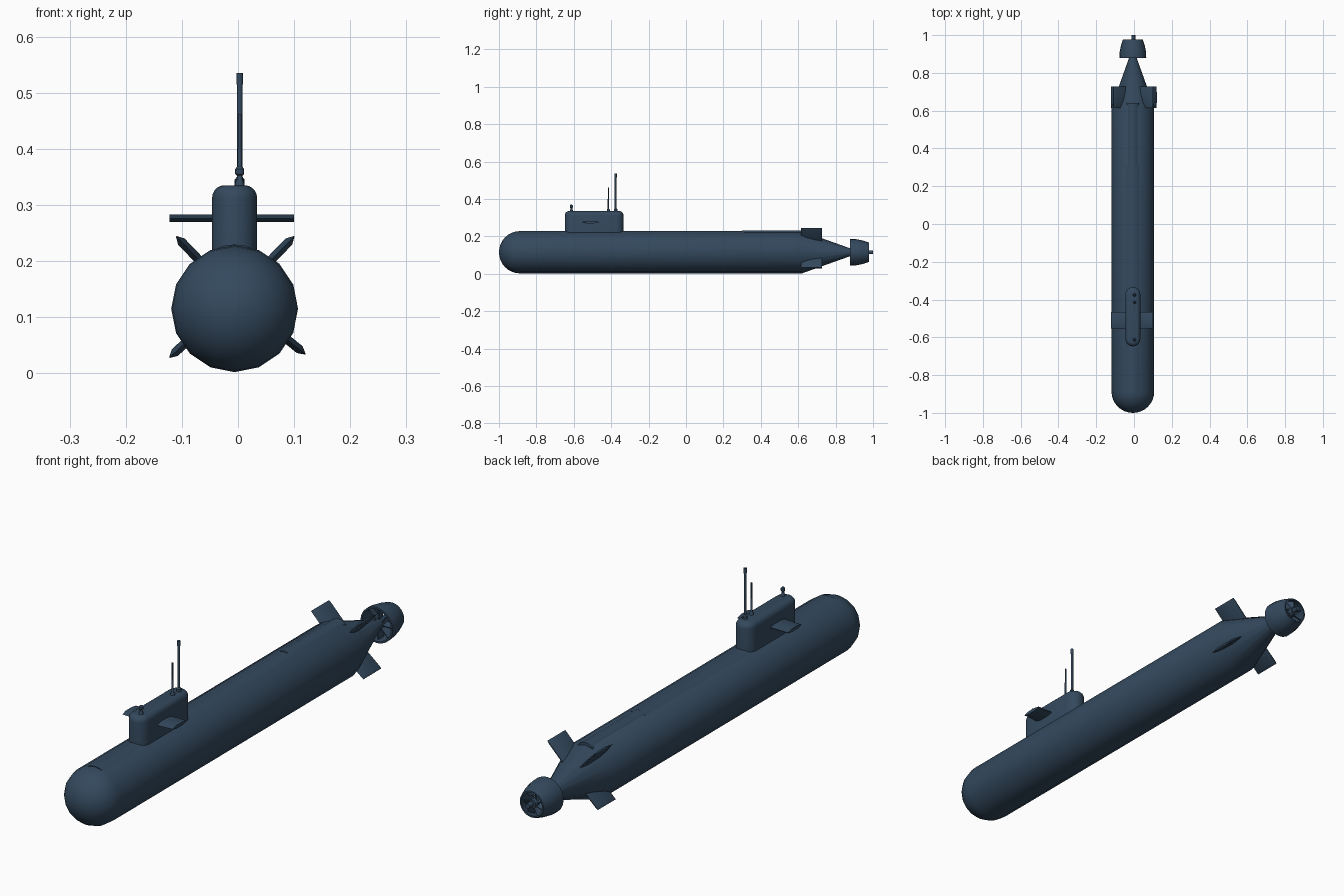
import bpy, bmesh, math
from mathutils import Vector, Matrix

if "Cube" in bpy.data.objects:
    bpy.data.objects.remove(bpy.data.objects["Cube"])

CX, CZ = -0.006, 0.115     # hull axis
paint = bpy.data.materials.new("navy_paint")
paint.diffuse_color = (0.034, 0.067, 0.112, 1)
paint.use_nodes = True
paint.node_tree.nodes["Principled BSDF"].inputs["Base Color"].default_value = paint.diffuse_color


def finish(name, bm, angle=35):
    bmesh.ops.remove_doubles(bm, verts=bm.verts, dist=1e-5)
    bmesh.ops.recalc_face_normals(bm, faces=bm.faces)
    me = bpy.data.meshes.new(name)
    bm.to_mesh(me)
    bm.free()
    me.materials.append(paint)
    ob = bpy.data.objects.new(name, me)
    bpy.context.collection.objects.link(ob)
    bpy.ops.object.select_all(action='DESELECT')
    ob.select_set(True)
    bpy.context.view_layer.objects.active = ob
    bpy.ops.object.shade_smooth_by_angle(angle=math.radians(angle))
    return ob


def bridge(bm, rings, caps=True):
    """Skin a list of equal-length point rings."""
    loops = [[bm.verts.new(p) for p in r] for r in rings]
    n = len(loops[0])
    for a, b in zip(loops, loops[1:]):
        for i in range(n):
            bm.faces.new((a[i], a[(i + 1) % n], b[(i + 1) % n], b[i]))
    if caps:
        bm.faces.new(loops[0])
        bm.faces.new(loops[-1])


def lathe(name, profile, centre, axis, n=16, closed=False, angle=35):
    """Revolve (along, radius) points about the y or z axis."""
    rings = []
    for t, r in profile + (profile[:1] if closed else []):
        ring = []
        for i in range(n):
            a = 2 * math.pi * i / n
            u, v = r * math.cos(a), r * math.sin(a)
            ring.append((centre[0] + u, t, centre[1] + v) if axis == 'Y'
                        else (centre[0] + u, centre[1] + v, t))
        rings.append(ring)
    bm = bmesh.new()
    bridge(bm, rings, caps=False)
    bmesh.ops.dissolve_degenerate(bm, dist=1e-6, edges=bm.edges)
    return finish(name, bm, angle)


# Pressure hull: round bow, straight body, conical stern, propulsor hub
R = 0.113
bow = [(-0.888 - 0.112 * math.cos(a), R * math.sin(a))
       for a in [math.pi / 2 * i / 8 for i in range(9)]]
lathe("hull", bow + [(0.62, R), (0.88, 0.02), (0.975, 0.016), (0.975, 0)], (CX, CZ), 'Y')
lathe("tail_shaft", [(0.96, 0), (0.96, 0.01), (1.0, 0.01), (1.0, 0)], (CX + 0.003, CZ), 'Y', 12)


# Low deck casings along the top of the hull
def casing(name, y0, y1, half_width, top):
    bm = bmesh.new()
    arc = [math.pi * i / 8 for i in range(9)]
    bridge(bm, [[(CX + half_width * math.cos(a), y, 0.205 + (top - 0.205) * math.sin(a))
                 for a in arc] for y in (y0, y1)])
    finish(name, bm)


casing("deck_casing", -0.89, 0.31, 0.045, 0.2295)
casing("aft_casing", 0.30, 0.64, 0.035, 0.232)

# Sail: capsule plan with a rounded roof
bm = bmesh.new()
rings = []
for z, inset in [(0.19, 0)] + [(0.313 + 0.022 * math.sin(a), 0.022 * (1 - math.cos(a)))
                               for a in [math.pi / 2 * i / 5 for i in range(6)]]:
    r = 0.04 - inset
    ring = []
    for y, start in ((-0.374, 0), (-0.608, math.pi)):
        for i in range(9):
            a = start + math.pi * i / 8
            ring.append((CX + r * math.cos(a), y + r * math.sin(a), z))
    rings.append(ring)
bridge(bm, rings)
finish("sail", bm)


# Foil-section control surfaces with a bevelled tip
def foil(name, root, tip, thick_axis, y0, y1, thick, tip_bevel=0.0, tip_sweep=0.0):
    root, tip, t = Vector(root), Vector(tip), Vector(thick_axis).normalized()
    d = (tip - root).normalized()
    section = [(0, 0), (0.25, 0.5), (0.7, 0.5), (1, 0.12),
               (1, -0.12), (0.7, -0.5), (0.25, -0.5)]
    stations = [(root, 1, 0), (tip - d * tip_bevel, 1, tip_sweep)]
    if tip_bevel:
        stations.append((tip, 0.1, tip_sweep))
    bm = bmesh.new()
    bridge(bm, [[p + t * thick * k * v + Vector((0, y0 + s + (y1 - y0 - s) * u, 0))
                 for u, v in section] for p, k, s in stations])
    finish(name, bm, 25)


for side, x in (("left", -0.122), ("right", 0.1)):
    foil("sail_plane_" + side, (CX, 0, 0.276), (x, 0, 0.276), (0, 0, 1),
         -0.56, -0.465, 0.013, 0, 0.008)

for name, x, z in (("upper_right", 0.1, 0.244), ("upper_left", -0.110, 0.244),
                   ("lower_right", 0.12, 0.034), ("lower_left", -0.122, 0.028)):
    root = Vector((CX, 0, 0.136))
    tip = Vector((x, 0, z))
    d = (tip - root).normalized()
    foil("tail_fin_" + name, root + d * 0.04, tip, (-d.z, 0, d.x),
         0.615, 0.728, 0.016, 0.013)

# Pump-jet shroud with open ends
lathe("propulsor_shroud", [(0.878, 0.071), (0.91, 0.070), (0.945, 0.063), (0.978, 0.052),
                           (0.978, 0.046), (0.945, 0.055), (0.91, 0.061), (0.878, 0.064)],
      (CX, CZ), 'Y', 20, closed=True)


# Stator vanes at the inlet and pitched rotor blades at the outlet
def blade_row(name, count, y, reach, chord, thick, pitch):
    bm = bmesh.new()
    for i in range(count):
        m = (Matrix.Translation((CX, y, CZ))
             @ Matrix.Rotation(2 * math.pi * i / count, 4, 'Y')
             @ Matrix.Translation((0, 0, 0.008 + reach / 2))
             @ Matrix.Rotation(pitch, 4, 'Z')
             @ Matrix.Diagonal((thick, chord, reach, 1)))
        bmesh.ops.create_cube(bm, size=1, matrix=m)
    finish(name, bm)


blade_row("stator_vanes", 8, 0.905, 0.056, 0.03, 0.004, 0.2)
blade_row("rotor_blades", 7, 0.95, 0.046, 0.03, 0.004, 0.7)

# Masts on the sail roof
MX = 0.003
lathe("tall_mast", [(0.32, 0), (0.32, 0.009), (0.345, 0.009), (0.35, 0.005), (0.515, 0.005),
                    (0.515, 0.006), (0.535, 0.006), (0.535, 0)], (MX, -0.376), 'Z', 12)
lathe("short_mast", [(0.32, 0), (0.32, 0.008), (0.342, 0.008), (0.348, 0.004), (0.40, 0.004),
                     (0.40, 0.003), (0.462, 0.003), (0.462, 0)], (MX, -0.415), 'Z', 12)
lathe("forward_sensor", [(0.32, 0), (0.32, 0.009), (0.34, 0.008), (0.345, 0.005), (0.352, 0.005),
                         (0.355, 0.008), (0.364, 0.008), (0.369, 0.004), (0.369, 0)],
      (MX, -0.613), 'Z', 12)
